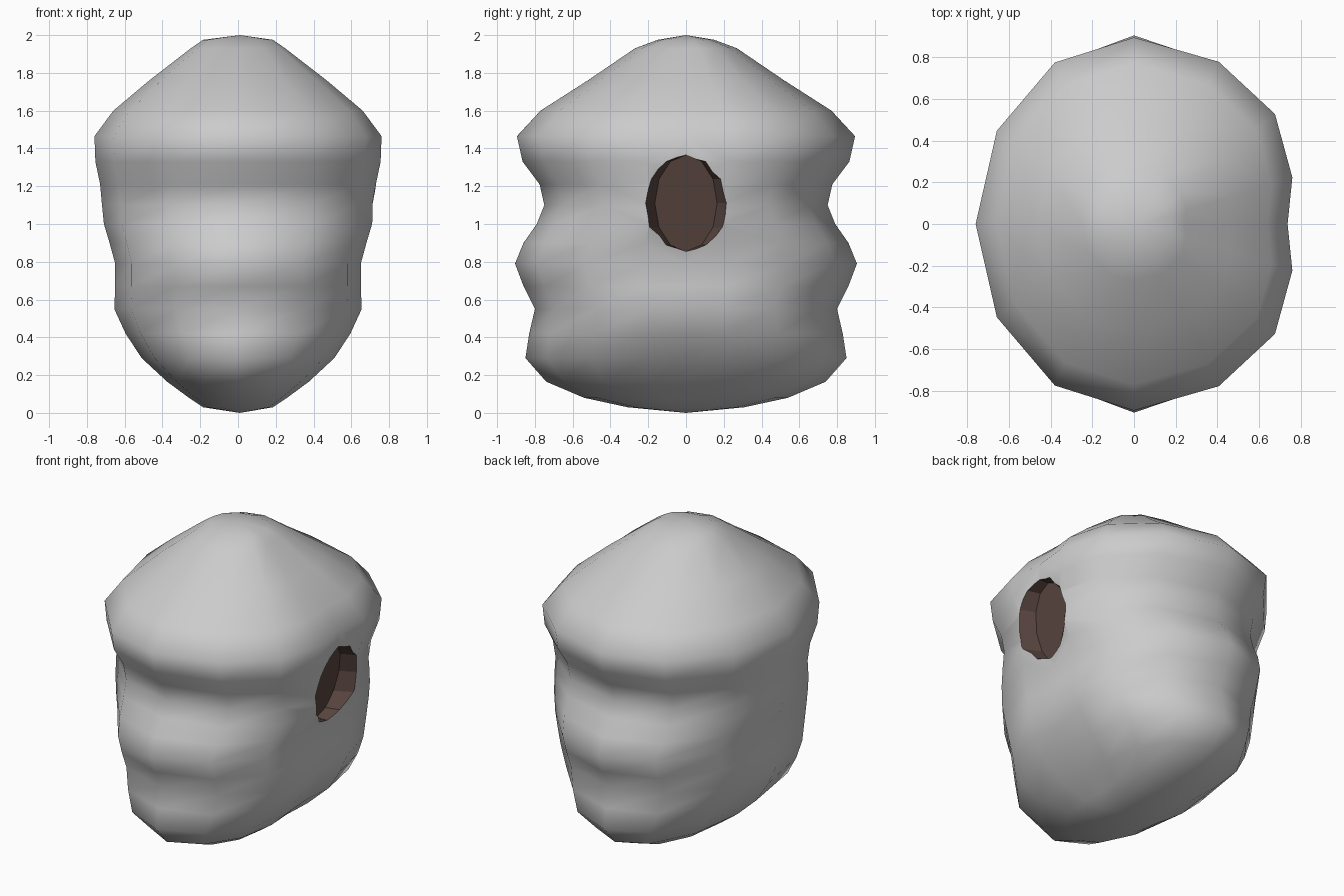
import bpy, bmesh, math

if "Cube" in bpy.data.objects:
    bpy.data.objects.remove(bpy.data.objects["Cube"])

# (height, half-width in x, half-depth in y) of each ring
RINGS = [(.03, .185, .31), (.08, .26, .54), (.165, .375, .74), (.29, .51, .85),
         (.42, .595, .83), (.55, .655, .80), (.67, .65, .86), (.79, .65, .905),
         (.9, .68, .86), (1.0, .71, .79), (1.1, .72, .75), (1.21, .73, .775),
         (1.33, .755, .865), (1.465, .76, .895), (1.6, .66, .77),
         (1.76, .47, .52), (1.93, .25, .27), (1.975, .185, .15)]

# Cross-section: round left side, flatter right side, mirrored in y
half = [(.97, 0), (1.0, .25), (.89, .59), (.535, .87), (0, 1),
        (-.5, .866), (-.866, .5), (-1, 0)]
SECTION = half + [(x, -y) for x, y in half[-2:0:-1]]


def material(name, color):
    m = bpy.data.materials.new(name)
    m.diffuse_color = color
    m.use_nodes = True
    m.node_tree.nodes["Principled BSDF"].inputs["Base Color"].default_value = m.diffuse_color
    return m


def loft(name, rings, mat, smooth, poles=None):
    """Skin a stack of closed rings, ending in points or flat caps."""
    bm = bmesh.new()
    loops = [[bm.verts.new(p) for p in r] for r in rings]
    n = len(loops[0])
    for a, b in zip(loops, loops[1:]):
        for i in range(n):
            j = (i + 1) % n
            bm.faces.new((a[i], a[j], b[j], b[i]))
    if poles:
        for loop, p in zip((loops[0], loops[-1]), poles):
            tip = bm.verts.new(p)
            for i in range(n):
                bm.faces.new((loop[i], loop[(i + 1) % n], tip))
    else:
        bm.faces.new(loops[0])
        bm.faces.new(loops[-1])
    bmesh.ops.recalc_face_normals(bm, faces=bm.faces[:])
    for f in bm.faces:
        f.smooth = smooth
    me = bpy.data.meshes.new(name)
    bm.to_mesh(me)
    bm.free()
    me.materials.append(mat)
    ob = bpy.data.objects.new(name, me)
    bpy.context.collection.objects.link(ob)
    return ob


# Ridged stone body
body = loft("stone_body",
            [[(a * x, b * y, z) for x, y in SECTION] for z, a, b in RINGS],
            material("stone", (.8, .8, .8, 1)), True,
            ((.01, 0, 0), (.01, 0, 2)))


# Shallow dark oval recess in the right side
def oval(x0, ry):
    pts = []
    for i in range(12):
        t = i * math.tau / 12
        dz = .255 * math.sin(t)
        pts.append((x0 + .19 * dz, ry * math.cos(t), 1.11 + dz))
    return pts


cutter = loft("recess_cutter", [oval(.62, .165), oval(.82, .27)],
              material("dark_hollow", (.1, .06, .05, 1)), False)
cutter.hide_render = True

mod = body.modifiers.new("recess", 'BOOLEAN')
mod.operation = 'DIFFERENCE'
mod.solver = 'EXACT'
mod.material_mode = 'TRANSFER'
mod.object = cutter
bpy.context.view_layer.objects.active = body
body.select_set(True)
bpy.ops.object.modifier_apply(modifier="recess")
bpy.data.objects.remove(cutter)
